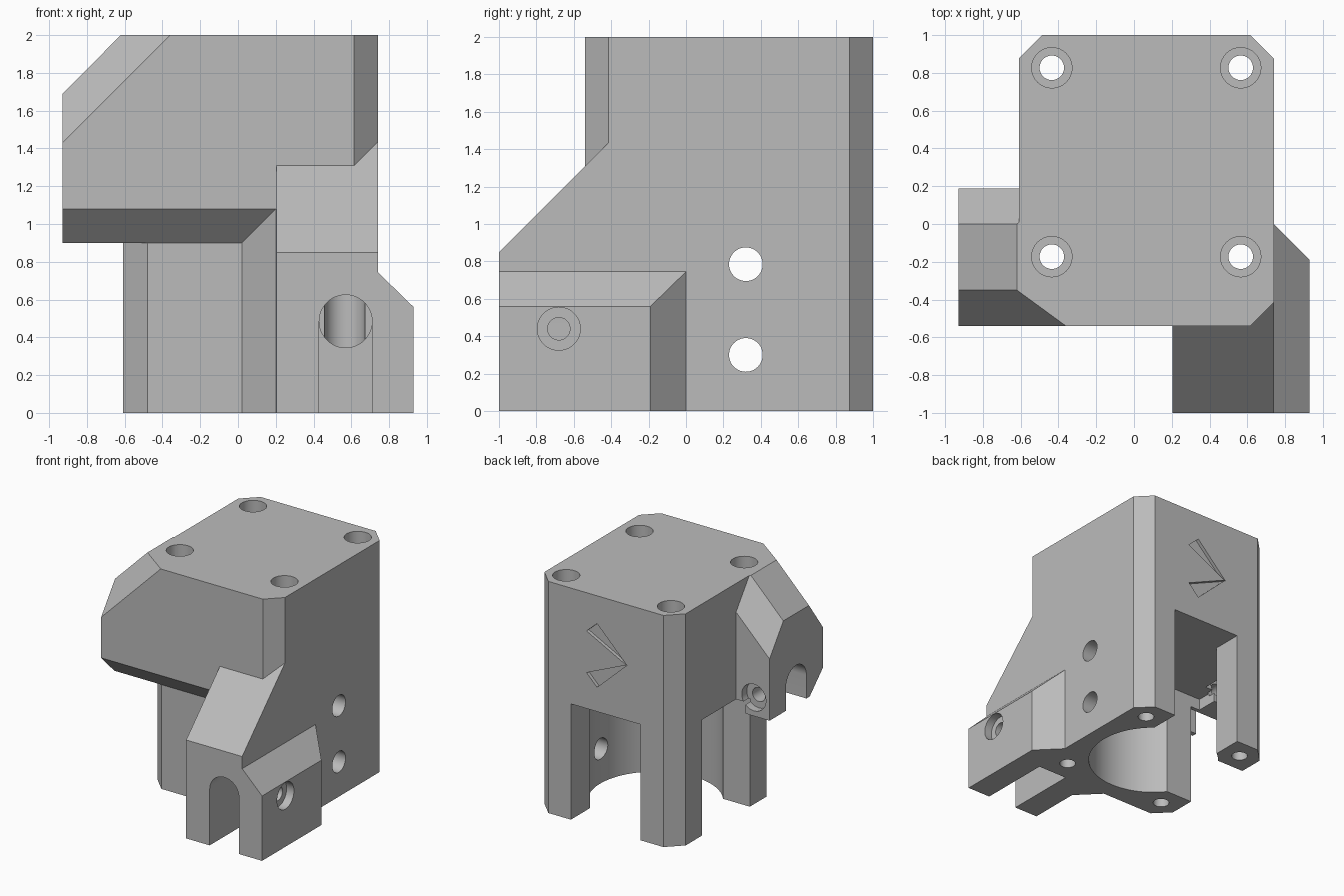
import bpy, bmesh
from math import sin, cos, pi
from mathutils import Vector

cube = bpy.data.objects.get("Cube")
if cube:
    bpy.data.objects.remove(cube, do_unlink=True)

grey = bpy.data.materials.new("plastic grey")
grey.use_nodes = True
grey.diffuse_color = (0.5, 0.5, 0.5, 1)
grey.node_tree.nodes["Principled BSDF"].inputs["Base Color"].default_value = (0.5, 0.5, 0.5, 1)


def prism(name, points, axis, start, end, planes=()):
    """Extrude a 2D outline along an axis, then trim it by (point, outward normal) planes."""
    place = {"x": lambda p, t: (t, p[0], p[1]),
             "y": lambda p, t: (p[0], t, p[1]),
             "z": lambda p, t: (p[0], p[1], t)}[axis]
    bm = bmesh.new()
    a = [bm.verts.new(place(p, start)) for p in points]
    b = [bm.verts.new(place(p, end)) for p in points]
    bm.faces.new(a)
    bm.faces.new(b[::-1])
    for i in range(len(a)):
        j = (i + 1) % len(a)
        bm.faces.new((a[i], b[i], b[j], a[j]))
    for co, no in planes:
        geom = bm.verts[:] + bm.edges[:] + bm.faces[:]
        bmesh.ops.bisect_plane(bm, geom=geom, plane_co=co, plane_no=Vector(no).normalized(),
                               clear_outer=True)
        bmesh.ops.holes_fill(bm, edges=[e for e in bm.edges if e.is_boundary], sides=0)
    bmesh.ops.recalc_face_normals(bm, faces=bm.faces[:])
    mesh = bpy.data.meshes.new(name)
    bm.to_mesh(mesh)
    bm.free()
    mesh.materials.append(grey)
    obj = bpy.data.objects.new(name, mesh)
    bpy.context.collection.objects.link(obj)
    return obj


def circle(u, v, r, n=48):
    return [(u + r * cos(2 * pi * i / n), v + r * sin(2 * pi * i / n)) for i in range(n)]


def arch(u, v, r, bottom, n=24):
    return [(u + r * cos(pi * i / n), v + r * sin(pi * i / n)) for i in range(n + 1)] + \
           [(u - r, bottom), (u + r, bottom)]


def rect(u0, u1, v0, v1):
    return [(u0, v0), (u1, v0), (u1, v1), (u0, v1)]


def combine(target, tool, operation):
    bpy.context.view_layer.objects.active = target
    mod = target.modifiers.new(operation, "BOOLEAN")
    mod.operation = operation
    mod.solver = "EXACT"
    mod.object = tool
    bpy.ops.object.modifier_apply(modifier=mod.name)
    bpy.data.objects.remove(tool, do_unlink=True)


# Main body with chamfered corners
body = prism("motor_housing", [(-.61, -.23), (-.48, -.36), (.02, -.36), (.2, -.54), (.615, -.54),
                               (.74, -.415), (.74, .875), (.615, 1), (-.485, 1), (-.61, .875)],
             "z", 0, 2)

# Overhanging upper arm with sloped, chamfered end
upper_arm = prism("upper_arm", [(-.54, 2), (-.54, 1.08), (-.36, .9), (.188, .9), (.188, 2)],
                  "x", -.93, .4,
                  [((-.62, 0, 2), (-1, 0, 1)),
                   ((-.62, -.35, 2), (-.19, -.26, .19)),
                   ((-.62, 0, 2), (-.19, .26, .19))])

# Front arm with sloped top and side shoulder
front_arm = prism("front_arm", [(.205, 0), (.93, 0), (.93, .56), (.74, .745), (.74, 1.7), (.205, 1.7)],
                  "y", -1, 0,
                  [((0, -1, .85), (0, -1, 1)), ((.74, 0, 0), (1, 1, 0))])
for part in (upper_arm, front_arm):
    combine(body, part, "UNION")

# Motor bore and the two open windows
cutters = [
    prism("bore", circle(.065, .325, .53, 96), "z", -.1, 1),
    prism("back_window", rect(-.265, .4, -.1, 1), "y", .4, 1.1),
    prism("left_window", rect(0, .655, -.1, 1), "x", -.7, 0),
]

# Screw holes with deep counterbores
for x in (-.435, .565):
    for y in (-.173, .827):
        cutters.append(prism("screw", circle(x, y, .065, 32), "z", -.1, 2.1))
        cutters.append(prism("counterbore", circle(x, y, .107, 32), "z", .2, 2.1))

# Holes in the right wall
for z in (.3, .785):
    cutters.append(prism("wall_hole", circle(.32, z, .09), "x", .4, .8))

# Belt slots reaching the nearest screws
cutters += [
    prism("front_slot", arch(.57, .485, .14, -.1), "y", -1.1, -.36),
    prism("front_tunnel", circle(.57, .485, .14), "y", -.5, -.173),
    prism("left_slot", arch(-.175, 1.1, .14, .8), "x", -1, -.61),
    prism("left_tunnel", circle(-.175, 1.1, .14), "x", -.7, -.435),
    # Clamp screw recesses
    prism("front_clamp", circle(-.68, .44, .06), "x", .57, 1),
    prism("front_clamp_recess", circle(-.68, .44, .115), "x", .86, 1),
    prism("left_clamp", circle(-.78, 1.06, .06), "y", -.175, .3),
    prism("left_clamp_recess", circle(-.78, 1.06, .115), "y", .12, .3),
    # Engraved direction mark on the back
    prism("mark_top", [(.15, 1.76), (.25, 1.67), (-.14, 1.47)], "y", .97, 1.1),
    prism("mark_bottom", [(.15, 1.21), (.25, 1.31), (-.14, 1.48)], "y", .97, 1.1),
]
for cutter in cutters:
    combine(body, cutter, "DIFFERENCE")

# Smooth the bores, keep the corners crisp
bpy.ops.object.select_all(action="DESELECT")
body.select_set(True)
bpy.context.view_layer.objects.active = body
bpy.ops.object.shade_smooth_by_angle(angle=pi / 6)
